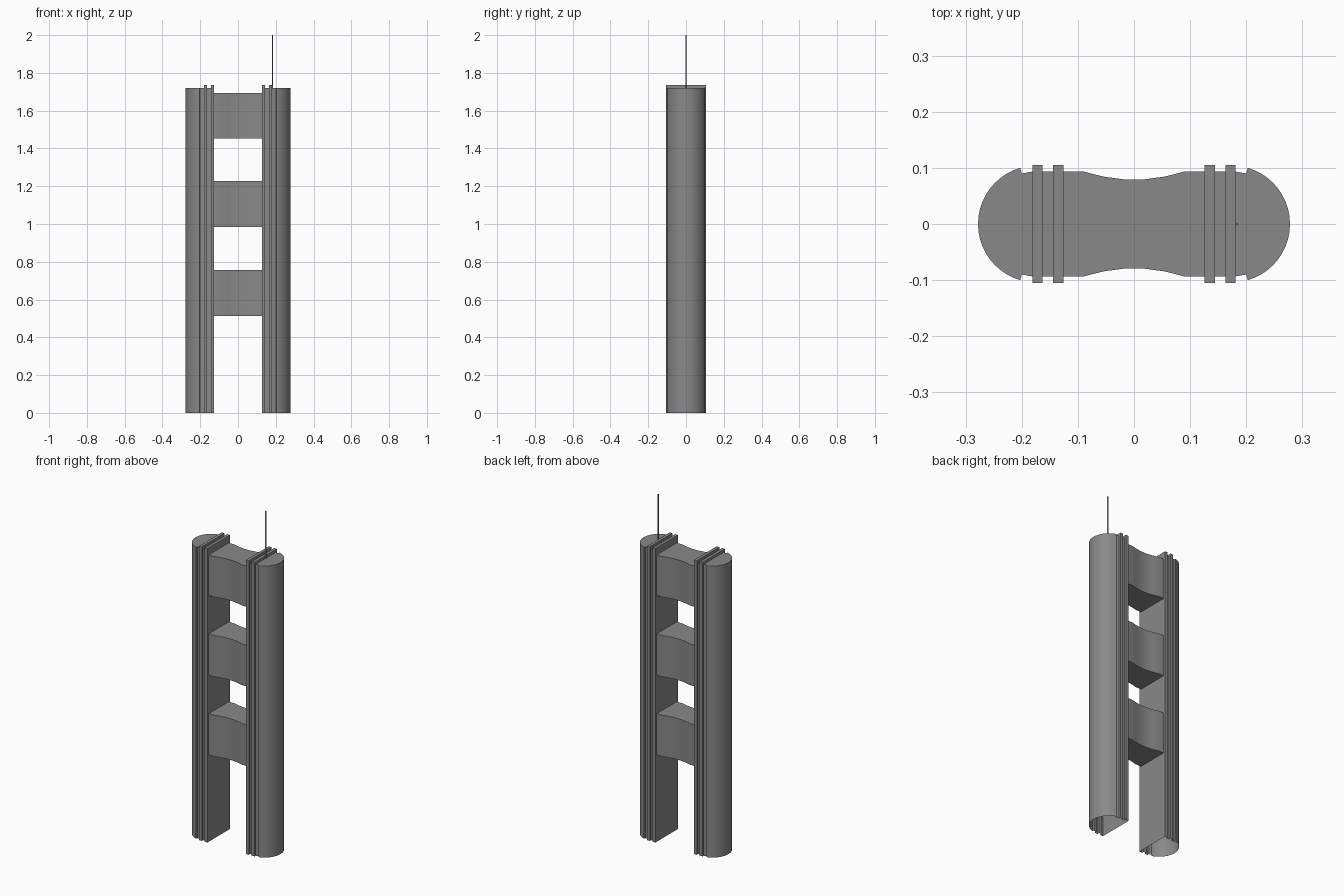
import bpy, bmesh, math

if "Cube" in bpy.data.objects:
    bpy.data.objects.remove(bpy.data.objects["Cube"])

grey = bpy.data.materials.new("dark_grey")
grey.diffuse_color = (0.25, 0.25, 0.25, 1)
grey.use_nodes = True
grey.node_tree.nodes["Principled BSDF"].inputs["Base Color"].default_value = grey.diffuse_color


def prism(name, outline, z0, z1, open_bottom=False, smooth=False):
    """Extrude an (x, y) outline from z0 to z1."""
    bm = bmesh.new()
    base = bm.faces.new([bm.verts.new((x, y, z0)) for x, y in outline])
    ext = bmesh.ops.extrude_face_region(bm, geom=[base], use_keep_orig=True)
    for v in ext["geom"]:
        if isinstance(v, bmesh.types.BMVert):
            v.co.z = z1
    bmesh.ops.recalc_face_normals(bm, faces=bm.faces[:])
    if open_bottom:
        low = [f for f in bm.faces if all(abs(v.co.z - z0) < 1e-6 for v in f.verts)]
        bmesh.ops.delete(bm, geom=low, context='FACES_ONLY')
    mesh = bpy.data.meshes.new(name)
    bm.to_mesh(mesh)
    bm.free()
    mesh.materials.append(grey)
    ob = bpy.data.objects.new(name, mesh)
    bpy.context.collection.objects.link(ob)
    if smooth:
        bpy.ops.object.select_all(action='DESELECT')
        ob.select_set(True)
        bpy.context.view_layer.objects.active = ob
        bpy.ops.object.shade_smooth_by_angle(angle=math.radians(30))
    return ob


# Tower section: rounded outer end, notch, two projecting fins per flank
R, CX, A, N = 0.1042, 0.1738, math.radians(73.8), 20
arc = [(CX + R * math.cos(t), R * math.sin(t))
       for t in (-A + 2 * A * i / N for i in range(N + 1))]
flank = [(0.126, 0.105), (0.144, 0.105), (0.144, 0.0935), (0.163, 0.0935),
         (0.163, 0.105), (0.181, 0.105), (0.181, 0.0935), (0.20, 0.09)]
tower = [(x, -y) for x, y in flank] + arc + flank[::-1]

for side, s in (("left", -1), ("right", 1)):
    prism(side + "_tower", [(s * x, y) for x, y in tower], 0, 1.72, True, True)
    # Fin tops stand above the tower roof
    for label, x0, x1 in (("inner", 0.126, 0.144), ("outer", 0.163, 0.181)):
        fin = [(s * x0, -0.105), (s * x1, -0.105), (s * x1, 0.105), (s * x0, 0.105)]
        prism(f"{side}_{label}_fin_top", fin, 1.72, 1.735, True)

# Waisted bridges between the towers
half = [(0.126, 0.0935), (0.09, 0.0935), (0.055, 0.0845), (0.018, 0.0795)]
edge = half + [(-x, y) for x, y in reversed(half)]
bridge = edge + [(x, -y) for x, y in reversed(edge)]
for i, (z0, z1) in enumerate(((0.513, 0.756), (0.983, 1.227), (1.453, 1.693))):
    prism(f"bridge_{i + 1}", bridge, z0, z1, smooth=True)

# Thin antenna on the right tower
mast = [(0.182 + 0.004 * math.cos(t), 0.004 * math.sin(t))
        for t in (i * math.tau / 3 for i in range(3))]
prism("antenna", mast, 1.715, 2.0)
